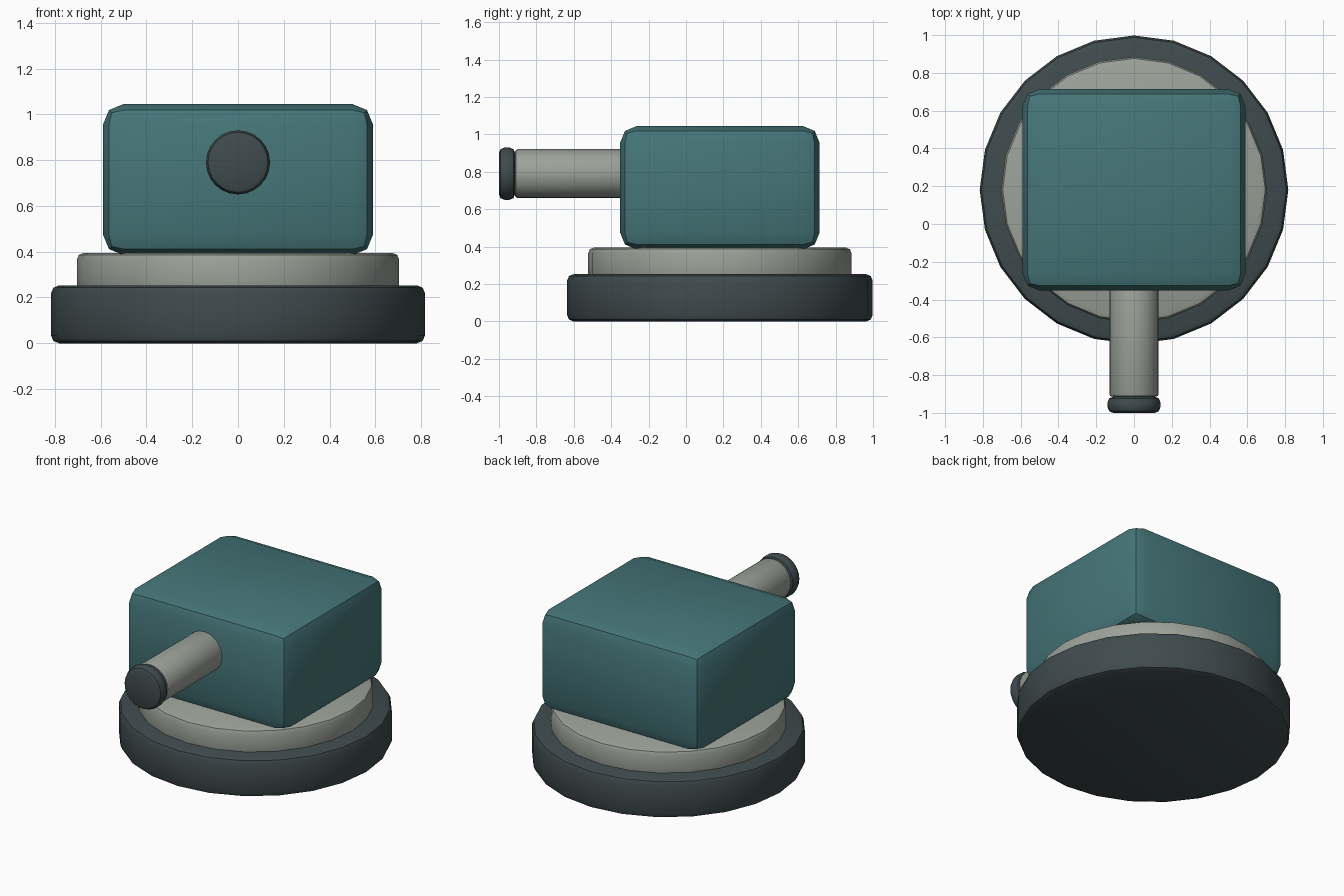
import bpy, math

if "Cube" in bpy.data.objects:
    bpy.data.objects.remove(bpy.data.objects["Cube"])

CY = 0.181  # centre of the round base and housing along y


def material(name, rgb):
    m = bpy.data.materials.new(name)
    m.diffuse_color = (*rgb, 1)
    m.use_nodes = True
    m.node_tree.nodes["Principled BSDF"].inputs["Base Color"].default_value = m.diffuse_color
    return m


dark = material("dark_slate", (0.05, 0.07, 0.075))
grey = material("warm_grey", (0.33, 0.36, 0.32))
teal = material("teal_paint", (0.06, 0.18, 0.19))


def finish(name, mat, bevel, segments=2):
    obj = bpy.context.object
    obj.name = name
    obj.data.materials.append(mat)
    bpy.ops.object.transform_apply(location=False, rotation=True, scale=True)
    mod = obj.modifiers.new("Bevel", 'BEVEL')
    mod.width = bevel
    mod.segments = segments
    mod.limit_method = 'ANGLE'
    mod.angle_limit = math.radians(40)
    bpy.ops.object.modifier_apply(modifier=mod.name)
    bpy.ops.object.shade_smooth_by_angle(angle=math.radians(30))
    return obj


def disc(name, radius, z0, z1, mat, bevel):
    bpy.ops.mesh.primitive_cylinder_add(
        vertices=24, radius=radius, depth=z1 - z0, location=(0, CY, (z0 + z1) / 2))
    return finish(name, mat, bevel)


def rod(name, radius, y0, y1, mat, bevel):
    bpy.ops.mesh.primitive_cylinder_add(
        vertices=24, radius=radius, depth=y1 - y0,
        location=(0, (y0 + y1) / 2, 0.79), rotation=(math.pi / 2, 0, 0))
    return finish(name, mat, bevel)


# stepped round base
disc("base_ring", 0.817, 0.0, 0.253, dark, 0.035)
disc("turntable", 0.704, 0.2, 0.395, grey, 0.03)

# chamfered housing
bpy.ops.mesh.primitive_cube_add(size=1, location=(0, CY, 0.715))
bpy.context.object.scale = (1.18, 1.067, 0.66)
finish("housing", teal, 0.09)

# barrel with end cap
rod("barrel", 0.131, -0.914, -0.2, grey, 0.015)
rod("barrel_cap", 0.14, -1.0, -0.914, dark, 0.03)
